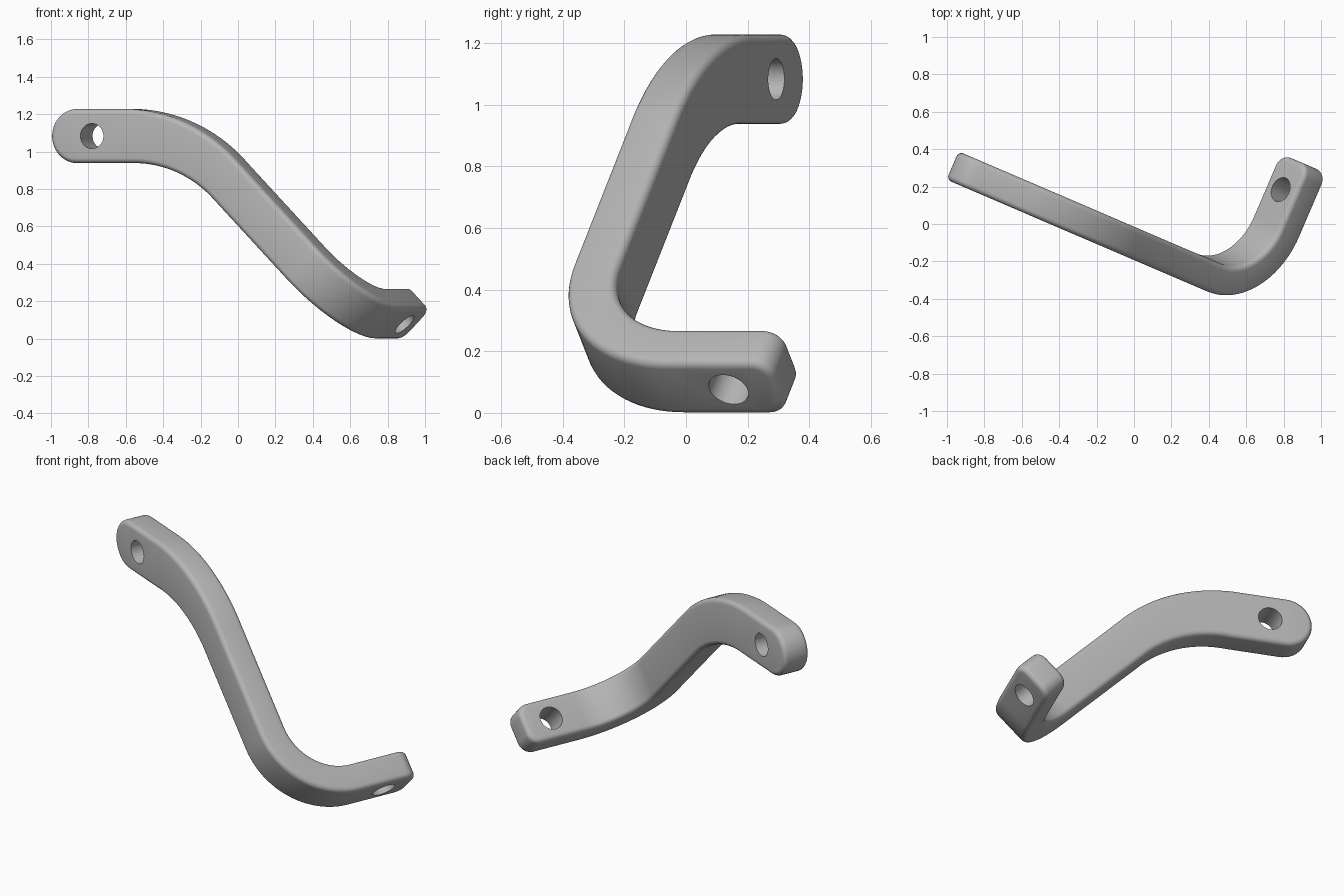
import bpy, bmesh
from math import sin, cos, tan, pi, radians
from mathutils import Vector, Matrix

default = bpy.data.objects.get("Cube")
if default:
    bpy.data.objects.remove(default, do_unlink=True)

grey = bpy.data.materials.new("plain grey")
grey.use_nodes = True
grey.diffuse_color = (0.47, 0.47, 0.47, 1)
grey.node_tree.nodes["Principled BSDF"].inputs["Base Color"].default_value = grey.diffuse_color

# Bar axes: U along the upper arm, V across it, S down the slope, P across the slope
U = Vector((0.919, -0.394, 0))
V = Vector((0.394, 0.919, 0))
Z = Vector((0, 0, 1))
S, P = (U - Z).normalized(), (U + Z).normalized()

# Main sizes
HALF_TOP, HALF_LOW = 0.145, 0.121     # half widths of the bar
HALF_THICK, FILLET = 0.082, 0.028
CORNER = 0.07                         # rounding of the lower end
TOP_Z, PLATE_V, SLOPE_P = 1.083, -0.095, 0.594
START_U, BEND_U = -1.015, -0.57
BEND_V, BEND_R, END_V = 0.286, 0.381, 0.655

# Lengths of the five stretches of the centreline
corner_u = SLOPE_P * 2 ** 0.5 - TOP_Z
tangent = corner_u - BEND_U
ARC_R = tangent / tan(pi / 8)
slope_s = (corner_u - TOP_Z) / 2 ** 0.5 + tangent
bend_s = 0.405 - BEND_R
A1 = BEND_U - START_U
A2 = A1 + ARC_R * pi / 4
A3 = A2 + bend_s - slope_s
A4 = A3 + BEND_R * pi / 2
A5 = A4 + END_V - BEND_V


def place(a, w, q):
    """Point at length a, width offset w and thickness offset q along the bent bar."""
    if a <= A2:
        t = max(0, a - A1) / ARC_R
        centre = U * BEND_U + Z * (TOP_Z - ARC_R)
        side = U * sin(t) + Z * cos(t)
        return centre + side * (ARC_R + w) + U * min(0, a - A1) + V * (PLATE_V + q)
    across = P * (SLOPE_P + w)
    if a <= A3:
        return across + S * (slope_s + a - A2) + V * (PLATE_V + q)
    t = min(a - A3, A4 - A3) / BEND_R
    r = BEND_R - q
    return across + S * (bend_s + r * sin(t)) + V * (BEND_V - r * cos(t) + max(0, a - A4))


# Half outline of the flat bar: length, half width and outward direction
outline = []
for i in range(13):
    t = radians(4) + (pi / 2 - radians(4)) * i / 12
    outline.append((HALF_TOP * (1 - cos(t)), HALF_TOP * sin(t), -cos(t), sin(t)))
for i in range(21):
    f = i / 20
    outline.append((A1 + (A2 - A1) * f, HALF_TOP + (HALF_LOW - HALF_TOP) * f, 0, 1))
for i in range(25):
    outline.append((A3 + (A4 - A3) * i / 24, HALF_LOW, 0, 1))
for i in range(9):
    t = pi / 2 * i / 8
    outline.append((A5 - CORNER + CORNER * sin(t), HALF_LOW - CORNER + CORNER * cos(t),
                    sin(t), cos(t)))

# Fillet layers from one wide face to the other: inset and thickness offset
STEPS = 5
layers = []
for sign in (-1, 1):
    for i in range(STEPS + 1):
        t = pi / 2 * (i if sign > 0 else STEPS - i) / STEPS
        layers.append((FILLET * (1 - cos(t)), sign * (HALF_THICK - FILLET + FILLET * sin(t))))

# Bent bar
bm = bmesh.new()
rings = []
for inset, q in layers:
    half = [(a - na * inset, w - nw * inset) for a, w, na, nw in outline]
    loop = half + [(a, -w) for a, w in reversed(half)]
    rings.append([bm.verts.new(place(a, w, q)) for a, w in loop])
n = len(rings[0])
for low, high in zip(rings, rings[1:]):
    for i in range(n):
        j = (i + 1) % n
        bm.faces.new((low[i], low[j], high[j], high[i]))
for ring in (rings[0], rings[-1]):
    for i in range(n // 2 - 1):
        bm.faces.new((ring[i], ring[i + 1], ring[n - 2 - i], ring[n - 1 - i]))
bmesh.ops.recalc_face_normals(bm, faces=bm.faces)
mesh = bpy.data.meshes.new("bent_bar")
bm.to_mesh(mesh)
bm.free()
bar = bpy.data.objects.new("bent_bar", mesh)
bpy.context.collection.objects.link(bar)
mesh.materials.append(grey)
bpy.context.view_layer.objects.active = bar


def drill(name, centre, axis):
    """Cut a round hole through the bar."""
    bpy.ops.mesh.primitive_cylinder_add(vertices=40, radius=0.067, depth=0.4)
    cutter = bpy.context.object
    cutter.name = name
    cutter.matrix_world = Matrix.Translation(centre) @ axis.to_track_quat("Z", "Y").to_matrix().to_4x4()
    cutter.hide_render = True
    cutter.data.materials.append(grey)
    bpy.context.view_layer.update()
    cut = bar.modifiers.new(name, "BOOLEAN")
    cut.operation, cut.solver, cut.object = "DIFFERENCE", "EXACT", cutter
    bpy.ops.object.select_all(action="DESELECT")
    bar.select_set(True)
    bpy.context.view_layer.objects.active = bar
    bpy.ops.object.modifier_apply(modifier=name)
    bpy.data.objects.remove(cutter, do_unlink=True)


# Bolt holes
drill("upper_hole", U * -0.774 + Z * TOP_Z + V * PLATE_V, V)
drill("lower_hole", P * SLOPE_P + S * 0.405 + V * 0.478, S)
bpy.ops.object.shade_smooth_by_angle(angle=radians(35))
